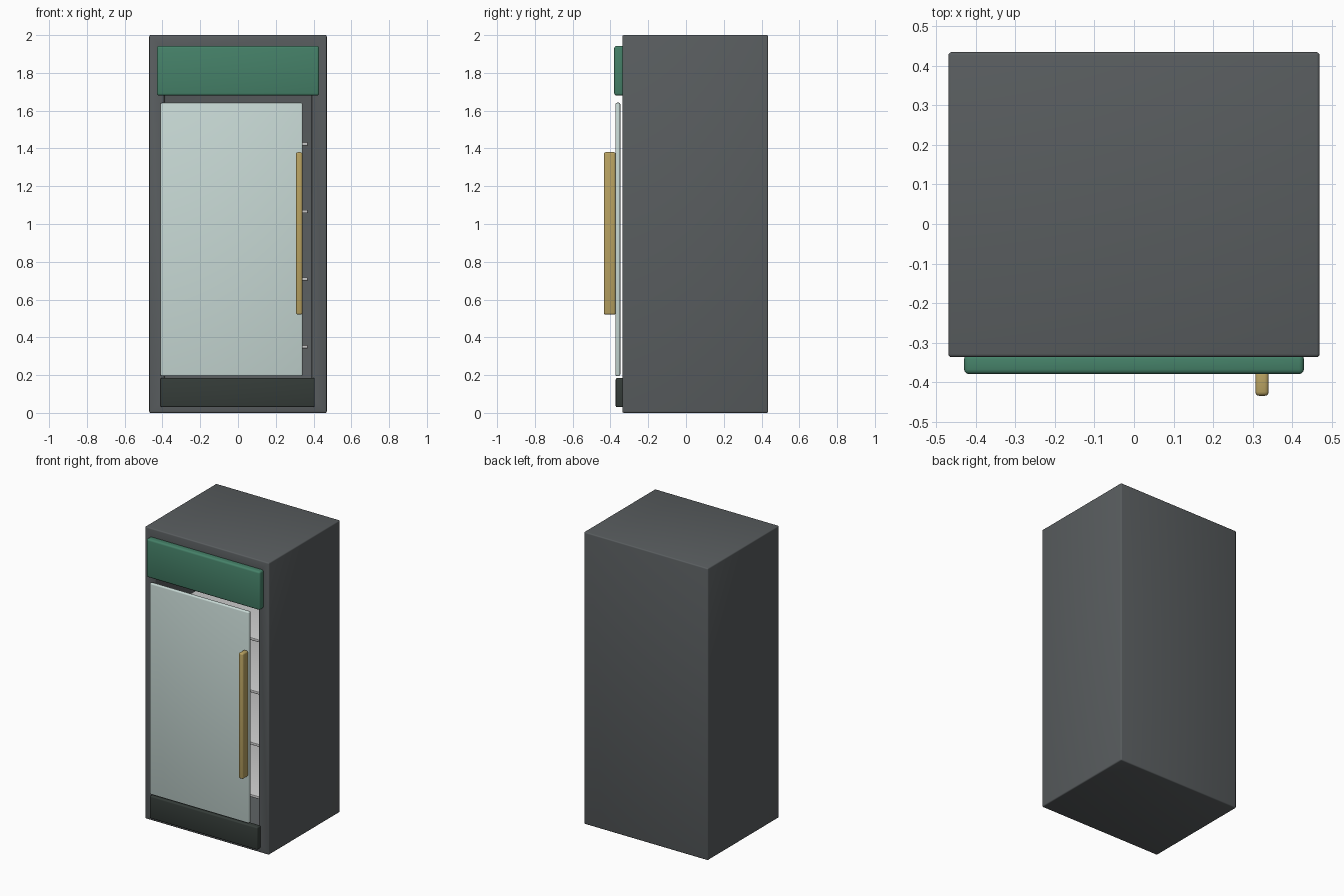
import bpy, bmesh
from mathutils import Vector

if "Cube" in bpy.data.objects:
    bpy.data.objects.remove(bpy.data.objects["Cube"])


def material(name, rgb):
    m = bpy.data.materials.new(name)
    m.diffuse_color = (*rgb, 1)
    m.use_nodes = True
    m.node_tree.nodes["Principled BSDF"].inputs["Base Color"].default_value = m.diffuse_color
    return m


GREY = material("dark_grey", (0.10, 0.11, 0.115))
GREEN = material("green", (0.06, 0.22, 0.14))
GLASS = material("pale_glass", (0.58, 0.70, 0.67))
BRASS = material("brass", (0.48, 0.36, 0.12))
DARK = material("charcoal", (0.035, 0.045, 0.04))
LIGHT = material("light_grey", (0.6, 0.62, 0.62))


def box(name, x, y, z, mat, bevel, cavity=None):
    """Bevelled box from x, y, z ranges; cavity = (wall, depth) hollows the front."""
    lo, hi = Vector((x[0], y[0], z[0])), Vector((x[1], y[1], z[1]))
    bm = bmesh.new()
    bmesh.ops.create_cube(bm, size=1)
    for v in bm.verts:
        v.co = Vector((c * s for c, s in zip(v.co, hi - lo))) + (lo + hi) / 2
    if cavity:
        bm.normal_update()
        front = min(bm.faces, key=lambda f: f.calc_center_median().y)
        bmesh.ops.inset_region(bm, faces=[front], thickness=cavity[0], use_even_offset=True)
        out = bmesh.ops.extrude_discrete_faces(bm, faces=[front])
        for v in out["faces"][0].verts:
            v.co.y += cavity[1]
    bmesh.ops.recalc_face_normals(bm, faces=bm.faces)
    me = bpy.data.meshes.new(name)
    bm.to_mesh(me)
    bm.free()
    me.materials.append(mat)
    ob = bpy.data.objects.new(name, me)
    bpy.context.collection.objects.link(ob)
    mod = ob.modifiers.new("bevel", "BEVEL")
    mod.width = bevel
    mod.segments = 3
    bpy.ops.object.select_all(action="DESELECT")
    ob.select_set(True)
    bpy.context.view_layer.objects.active = ob
    bpy.ops.object.modifier_apply(modifier="bevel")
    bpy.ops.object.shade_smooth_by_angle()
    return ob


# Hollow cabinet, open at the front
box("cabinet", (-0.47, 0.47), (-0.337, 0.435), (0, 2), GREY, 0.008, cavity=(0.08, 0.70))

# Header panel and kick plate
box("header_panel", (-0.43, 0.43), (-0.38, -0.33), (1.68, 1.943), GREEN, 0.012)
box("kick_plate", (-0.41, 0.406), (-0.372, -0.33), (0.03, 0.185), DARK, 0.008)

# Door and its upright handle
box("glass_door", (-0.41, 0.342), (-0.373, -0.348), (0.195, 1.642), GLASS, 0.008)
box("door_handle", (0.307, 0.341), (-0.435, -0.373), (0.52, 1.38), BRASS, 0.01)

# Shelves
for i in range(4):
    z = 0.35 + 0.358 * i
    box(f"shelf_{i + 1}", (-0.37, 0.37), (-0.30, 0.365), (z - 0.009, z + 0.009), LIGHT, 0.004)
